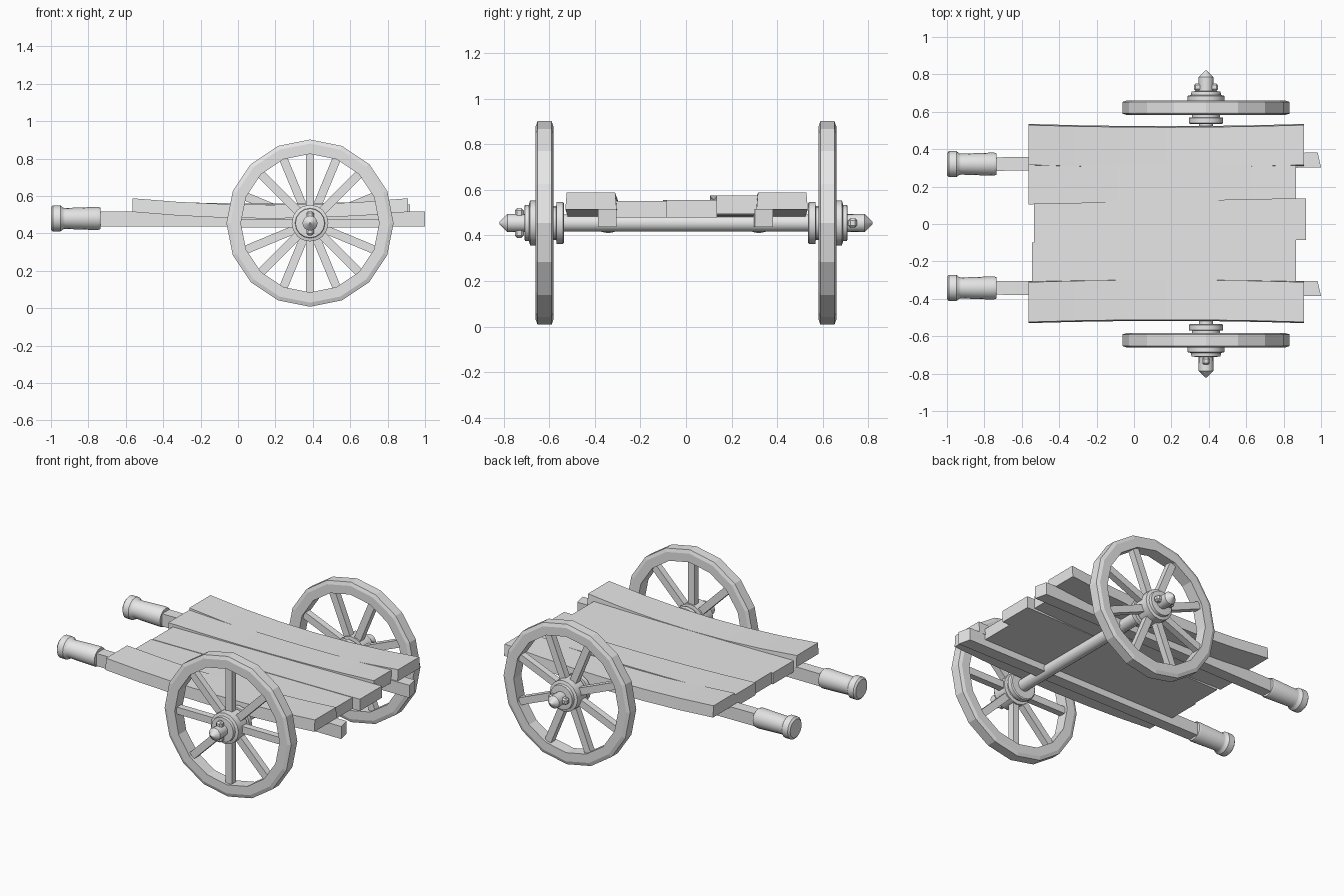
import bpy, bmesh, math
from mathutils import Matrix, Vector

cube = bpy.data.objects.get("Cube")
if cube:
    bpy.data.objects.remove(cube)

grey = bpy.data.materials.new("plain grey")
grey.use_nodes = True
grey.diffuse_color = (0.8, 0.8, 0.8, 1)
grey.node_tree.nodes["Principled BSDF"].inputs["Base Color"].default_value = (0.8, 0.8, 0.8, 1)

HUB = Vector((0.385, 0, 0.455))


def finish(bm, name, smooth=False):
    bmesh.ops.recalc_face_normals(bm, faces=bm.faces)
    mesh = bpy.data.meshes.new(name)
    bm.to_mesh(mesh)
    bm.free()
    mesh.materials.append(grey)
    obj = bpy.data.objects.new(name, mesh)
    bpy.context.collection.objects.link(obj)
    if smooth:
        bpy.ops.object.select_all(action='DESELECT')
        obj.select_set(True)
        bpy.context.view_layer.objects.active = obj
        bpy.ops.object.shade_smooth_by_angle(angle=math.radians(35))
    return obj


def lathe(name, profile, centre, axis, sides=16, closed=False, smooth=True):
    """Revolve (distance, radius) points about an axis through centre."""
    bm = bmesh.new()
    turn = Vector((0, 0, 1)).rotation_difference(Vector(axis)).to_matrix().to_4x4()
    place = Matrix.Translation(centre) @ turn
    rings = []
    for d, r in profile:
        rings.append([bm.verts.new(place @ Vector((r * math.cos(a), r * math.sin(a), d)))
                      for a in (2 * math.pi * k / sides for k in range(sides))])
    pairs = list(zip(rings, rings[1:]))
    if closed:
        pairs.append((rings[-1], rings[0]))
    else:
        bm.faces.new(rings[0])
        bm.faces.new(rings[-1])
    for a, b in pairs:
        for k in range(sides):
            j = (k + 1) % sides
            bm.faces.new((a[k], a[j], b[j], b[k]))
    return finish(bm, name, smooth)


def plank(name, x, y_left, y_right, z, sag=0.0, bow=0.0, taper=0.0, skew=0.0, parts=6):
    """Long board, sagging in z and bowing in y at mid length."""
    bm = bmesh.new()
    rows = []
    for i in range(parts + 1):
        t = i / parts
        mid = 4 * t * (1 - t)
        lo = y_left[0] + (y_right[0] - y_left[0]) * t + bow * mid
        hi = y_left[1] + (y_right[1] - y_left[1]) * t + bow * mid
        px = x[0] + (x[1] - x[0]) * t
        zb, zt = z[0] - sag * mid, z[1] - sag * mid
        rows.append([bm.verts.new(c) for c in (
            (px, lo, zb), (px - skew * t, hi, zb),
            (px - skew * t, hi - taper, zt), (px, lo + taper, zt))])
    for a, b in zip(rows, rows[1:]):
        for k in range(4):
            j = (k + 1) % 4
            bm.faces.new((a[k], a[j], b[j], b[k]))
    bm.faces.new(rows[0])
    bm.faces.new(rows[-1])
    return finish(bm, name)


def boxes(name, size, transforms):
    bm = bmesh.new()
    for m in transforms:
        bmesh.ops.create_cube(bm, size=1, matrix=m @ Matrix.Diagonal((*size, 1)))
    return finish(bm, name)


# Bed boards
plank("left_side_board", (-0.565, 0.91), (0.31, 0.535), (0.31, 0.535), (0.515, 0.588), 0.035, -0.012, 0.006)
plank("right_side_board", (-0.565, 0.91), (-0.53, -0.305), (-0.53, -0.305), (0.515, 0.588), 0.035, 0.012, 0.006)
plank("left_floor_board", (-0.565, 0.865), (0.105, 0.32), (0.135, 0.315), (0.495, 0.575), 0.015)
plank("middle_floor_board", (-0.535, 0.92), (-0.1, 0.11), (-0.085, 0.137), (0.48, 0.555))
plank("right_floor_board", (-0.545, 0.867), (-0.31, -0.098), (-0.31, -0.083), (0.48, 0.552))

# Shafts with turned handles
GRIP = [(0, 0.058), (0.01, 0.07), (0.05, 0.07), (0.065, 0.058), (0.075, 0.056), (0.25, 0.062), (0.265, 0.057)]
for side, y_end, y_tip in (("left", 0.32, 0.342), ("right", -0.342, -0.346)):
    plank(side + "_shaft", (-0.76, 1.0), (y_end - 0.036, y_end + 0.036),
          (y_tip - 0.04, y_tip + 0.04), (0.437, 0.517), skew=0.018, parts=2)
    lathe(side + "_handle", GRIP, (-1.0, y_end, 0.48), (1, 0, 0))

# Axle with pointed ends
lathe("axle", [(-0.82, 0.004), (-0.785, 0.04), (-0.6, 0.038), (0.6, 0.038), (0.785, 0.04), (0.82, 0.004)],
      HUB, (0, 1, 0))

# Wheels, with hubs, spokes and linchpins
RIM = [(0.583, 0.37), (0.583, 0.425), (0.59, 0.447), (0.652, 0.447), (0.66, 0.425), (0.66, 0.37)]
NAVE = [(0.535, 0.085), (0.54, 0.092), (0.568, 0.092), (0.57, 0.075), (0.59, 0.075), (0.592, 0.098),
        (0.685, 0.098), (0.69, 0.08), (0.708, 0.078), (0.71, 0.06)]
for side, s, offset, pin_turn in (("left", 1, math.pi / 8, math.pi / 2), ("right", -1, 0, 0)):
    lathe(side + "_wheel_rim", RIM, HUB, (0, s, 0), closed=True, smooth=False)
    lathe(side + "_wheel_hub", NAVE, HUB, (0, s, 0))
    centre = Matrix.Translation(HUB + Vector((0, s * 0.622, 0)))
    boxes(side + "_wheel_spokes", (0.045, 0.042, 0.31),
          [centre @ Matrix.Rotation(offset + k * math.pi / 4, 4, 'Y') @ Matrix.Translation((0, 0, 0.23))
           for k in range(8)])
    pin = boxes(side + "_linchpin", (0.04, 0.04, 0.13),
                [Matrix.Translation(HUB + Vector((0, s * 0.732, 0))) @ Matrix.Rotation(pin_turn, 4, 'Y')])
    bevel = pin.modifiers.new("Bevel", 'BEVEL')
    bevel.width = 0.01
    bevel.segments = 1
